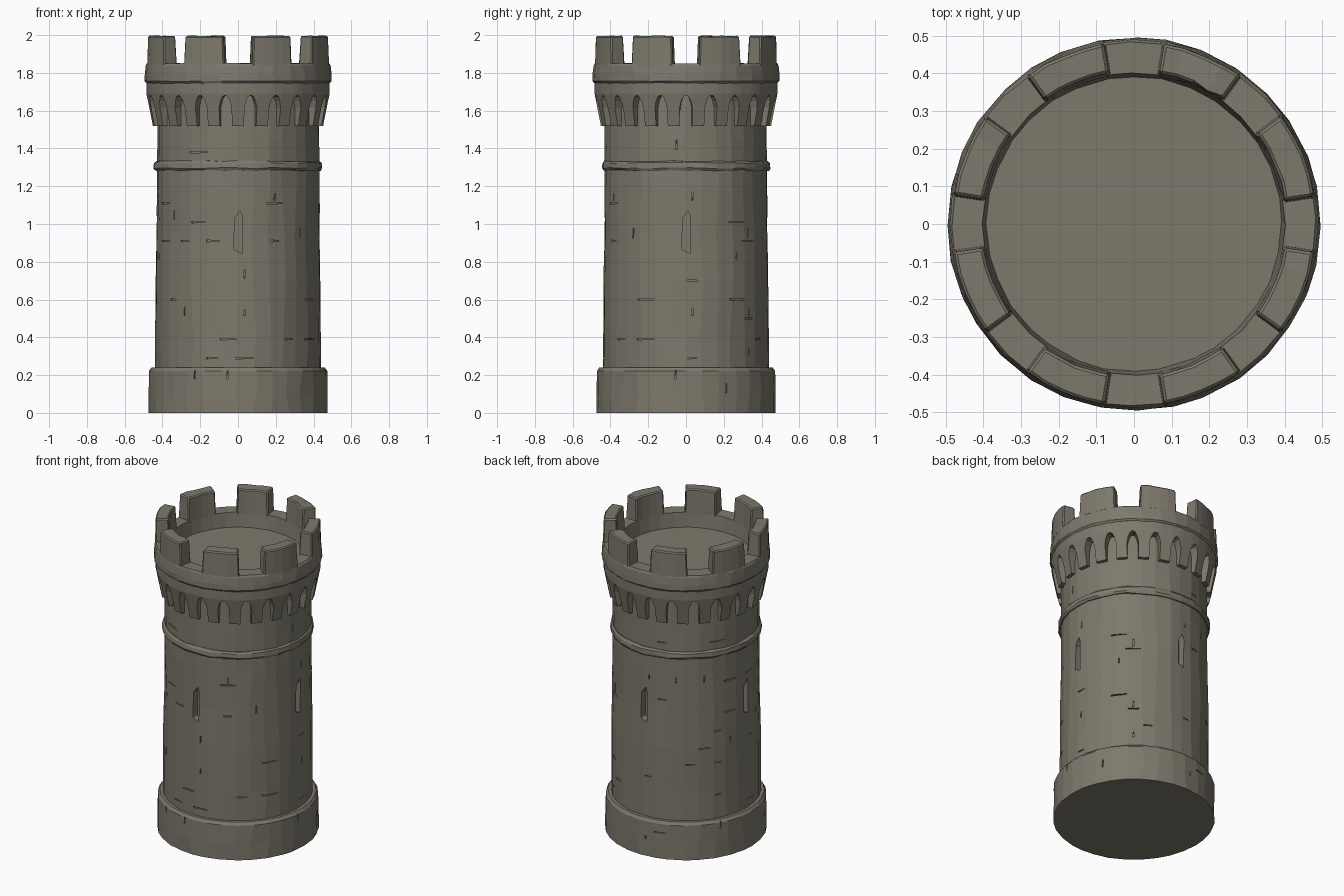
import bpy, bmesh, math, random
from mathutils import Vector

if "Cube" in bpy.data.objects:
    bpy.data.objects.remove(bpy.data.objects["Cube"])

random.seed(7)
stone = bpy.data.materials.new("weathered_stone")
stone.diffuse_color = (0.205, 0.19, 0.15, 1)
stone.use_nodes = True
stone.node_tree.nodes["Principled BSDF"].inputs["Base Color"].default_value = stone.diffuse_color


def polar(r, a, z):
    return Vector((r * math.cos(a), r * math.sin(a), z))


def finish(bm, name):
    bmesh.ops.remove_doubles(bm, verts=bm.verts, dist=1e-5)
    bmesh.ops.recalc_face_normals(bm, faces=bm.faces)
    mesh = bpy.data.meshes.new(name)
    bm.to_mesh(mesh)
    bm.free()
    mesh.materials.append(stone)
    obj = bpy.data.objects.new(name, mesh)
    bpy.context.collection.objects.link(obj)
    return obj


def lathe(name, profile, sides=32, rough=0.003, zrough=0.0, closed=False):
    """Turn an (r, z) profile; open profiles get flat caps."""
    bm = bmesh.new()
    rings = []
    for r, z in profile:
        rings.append([bm.verts.new(polar(r + random.uniform(-rough, rough),
                                         math.tau * (i + random.uniform(-.15, .15)) / sides,
                                         z + random.uniform(-zrough, zrough)))
                      for i in range(sides)])
    pairs = list(zip(rings, rings[1:]))
    if closed:
        pairs.append((rings[-1], rings[0]))
    else:
        bm.faces.new(rings[0])
        bm.faces.new(rings[-1])
    for lo, hi in pairs:
        for i in range(sides):
            j = (i + 1) % sides
            bm.faces.new((lo[i], lo[j], hi[j], hi[i]))
    return finish(bm, name)


def prism(bm, angle, pts, r0, r1):
    """Outline in (sideways, z) pushed radially from r0 to r1."""
    out, side = polar(1, angle, 0), polar(1, angle + math.pi / 2, 0)
    a, b = [[bm.verts.new(out * r + side * u + Vector((0, 0, z))) for u, z in pts]
            for r in (r0, r1)]
    bm.faces.new(a)
    bm.faces.new(b)
    for i in range(len(pts)):
        j = (i + 1) % len(pts)
        bm.faces.new((a[i], a[j], b[j], b[i]))


def add_cracks(bm, courses, radius, chance, slots=16):
    """Short mortar grooves along and between the stone courses."""
    for k, z in enumerate(courses):
        for s in range(slots):
            angle = math.tau * (s + 0.5 * (k % 2) + 0.2) / slots
            r = radius(z)
            near_slit = abs((angle + math.pi / 4) % (math.pi / 2) - math.pi / 4) < 0.2
            if near_slit and 0.76 < z < 1.1:
                continue
            if random.random() < chance:
                w, t = random.uniform(.02, .055), random.uniform(.003, .005)
                prism(bm, angle, [(-w, z - t), (w, z - t * .4), (w, z + t * .6), (-w, z + t)],
                      r - .014, r + .03)
            if random.random() < chance * .6:
                z0, z1, t = z + .015, z + random.uniform(.04, .07), .004
                prism(bm, angle, [(-t, z0), (t * .6, z0), (t, z1), (-t * .5, z1)],
                      r - .014, r + .03)


def cut(obj, bm):
    """Subtract the cutter mesh and bake the result."""
    cutter = finish(bm, "cutter")
    cutter.hide_render = True
    mod = obj.modifiers.new("cut", 'BOOLEAN')
    mod.operation, mod.solver, mod.object = 'DIFFERENCE', 'EXACT', cutter
    dg = bpy.context.evaluated_depsgraph_get()
    baked = bpy.data.meshes.new_from_object(obj.evaluated_get(dg))
    obj.modifiers.clear()
    obj.data = baked
    bpy.data.objects.remove(cutter)


# shaft with arrow slits on four sides and mortar cracks
shaft = lathe("shaft", [(.44, .15), (.439, .42), (.437, .7), (.433, .95), (.431, 1.2),
                        (.429, 1.45), (.426, 1.74)], rough=.0025)
bm = bmesh.new()
for k in range(4):
    prism(bm, k * math.pi / 2, [(-.022, .865), (.02, .845), (.022, 1.04), (.012, 1.07),
                                (-.018, 1.03)], .385, .5)
add_cracks(bm, [.29, .39, .5, .6, .7, .8, .91, 1.01, 1.11, 1.38],
           lambda z: .441 - .008 * z, .2)
cut(shaft, bm)

# plinth at the foot
plinth = lathe("plinth", [(.475, 0), (.474, .1), (.472, .222), (.459, .24)], rough=.0015)
bm = bmesh.new()
add_cracks(bm, [.09, .165], lambda z: .473, .13)
cut(plinth, bm)

# string course around the shaft
lathe("string_course", [(.41, 1.285), (.439, 1.283), (.447, 1.296), (.444, 1.322),
                        (.434, 1.332), (.41, 1.332)], rough=.002, zrough=.004, closed=True)

# arcaded corbel band: 22 teeth with pointed arches between
bm = bmesh.new()
N, FOOT, BEND, TOP = 22, 1.52, 1.69, 1.757


def band_radius(z):
    return .452 + (.485 - .452) * min(1, (z - FOOT) / (BEND - FOOT))


step = math.tau / N
bay = [(-.25, FOOT), (.25, FOOT), (.25, 1.615), (.31, 1.65), (.40, 1.675), (.5, 1.682),
       (.60, 1.675), (.69, 1.65), (.75, 1.615), (.75, FOOT)]
for k in range(N):
    base = -math.pi / 2 + k * step
    foot = random.uniform(-.006, .006)
    for (f0, z0), (f1, z1) in zip(bay, bay[1:]):
        a0, a1 = base + f0 * step, base + f1 * step
        p = [bm.verts.new(polar(r, a, z)) for r, a, z in (
            (.42, a0, z0), (band_radius(z0), a0, z0), (band_radius(z1), a1, z1), (.42, a1, z1))]
        bm.faces.new(p)                                   # underside or tooth side
        if f0 != f1:                                      # outer faces
            q = [bm.verts.new(polar(.485, a, z)) for a, z in (
                (a0, BEND), (a1, BEND), (a1, TOP), (a0, TOP))]
            bm.faces.new((p[1], p[2], q[1], q[0]))
            bm.faces.new(q)
finish(bm, "corbel_arcade")

# parapet ring and the roof floor inside it
lathe("parapet_ring", [(.39, 1.74), (.485, 1.745), (.496, 1.757), (.495, 1.79), (.49, 1.838),
                       (.484, 1.85), (.402, 1.85), (.392, 1.757)],
      rough=.0015, zrough=.002, closed=True)
bm = bmesh.new()
bmesh.ops.create_circle(bm, cap_ends=True, segments=32, radius=.41)
bmesh.ops.translate(bm, verts=bm.verts, vec=(0, 0, 1.757))
finish(bm, "roof_floor")

# eight merlons, gaps facing the four sides and the diagonals
for k in range(8):
    bm = bmesh.new()
    mid, cols = math.radians(22.5 + 45 * k), []
    half = math.radians(13.9 + random.uniform(-.5, .5))
    for i in range(5):
        f = i / 2 - 1
        col = []
        for r, z, w in ((.399, 1.84, 1), (.488, 1.84, 1), (.484, 1.998, .95), (.406, 1.998, .95)):
            if z > 1.9:
                z -= random.uniform(0, .006)
            col.append(bm.verts.new(polar(r + random.uniform(-.002, .002), mid + f * half * w, z)))
        cols.append(col)
    for c, d in zip(cols, cols[1:]):
        for i in range(4):
            j = (i + 1) % 4
            bm.faces.new((c[i], c[j], d[j], d[i]))
    bm.faces.new(cols[0])
    bm.faces.new(cols[-1])
    bmesh.ops.recalc_face_normals(bm, faces=bm.faces)
    sharp = [e for e in bm.edges if e.calc_face_angle(0) > 1.0
             and sum(v.co.z for v in e.verts) > 3.75]
    bmesh.ops.bevel(bm, geom=sharp, offset=.007, segments=1, affect='EDGES')
    finish(bm, f"merlon_{k + 1}")
